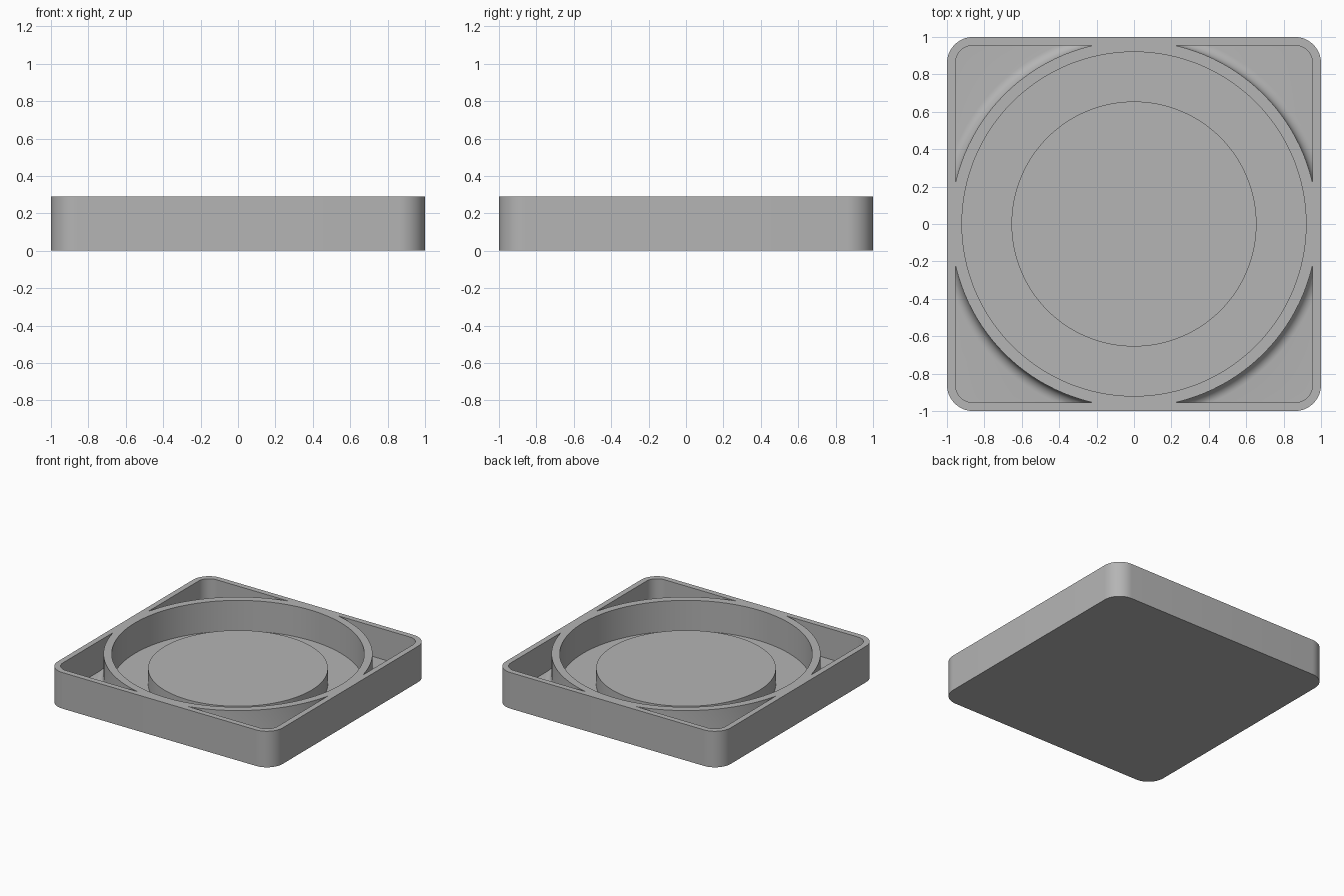
import bpy, bmesh, math

cube = bpy.data.objects.get("Cube")
if cube:
    bpy.data.objects.remove(cube, do_unlink=True)

HEIGHT, FLOOR, WALL = 0.29, 0.045, 0.045
RING_OUT, RING_IN = 0.98, 0.92
DISC_R, DISC_TOP = 0.655, 0.173
FILLET, ABOVE = 0.06, 0.4

grey = bpy.data.materials.new("plain grey")
grey.use_nodes = True
grey.diffuse_color = (0.46, 0.46, 0.46, 1)
grey.node_tree.nodes["Principled BSDF"].inputs["Base Color"].default_value = grey.diffuse_color


def finish(name, bm):
    bmesh.ops.recalc_face_normals(bm, faces=bm.faces)
    mesh = bpy.data.meshes.new(name)
    bm.to_mesh(mesh)
    bm.free()
    mesh.materials.append(grey)
    obj = bpy.data.objects.new(name, mesh)
    bpy.context.collection.objects.link(obj)
    return obj


def rounded_prism(name, half, radius, z0, z1, steps=12):
    bm = bmesh.new()
    ring = []
    for quarter in range(4):
        mid = math.radians(45 + 90 * quarter)
        cx = math.copysign(half - radius, math.cos(mid))
        cy = math.copysign(half - radius, math.sin(mid))
        for i in range(steps + 1):
            a = math.pi / 2 * (quarter + i / steps)
            ring.append(bm.verts.new((cx + radius * math.cos(a), cy + radius * math.sin(a), z0)))
    face = bm.faces.new(ring)
    top = bmesh.ops.extrude_face_region(bm, geom=[face])["geom"]
    bmesh.ops.translate(bm, vec=(0, 0, z1 - z0),
                        verts=[v for v in top if isinstance(v, bmesh.types.BMVert)])
    return finish(name, bm)


def lathe(name, profile, steps=128):
    bm = bmesh.new()
    verts = [bm.verts.new((r, 0, z)) for r, z in profile]
    edges = [bm.edges.new(pair) for pair in zip(verts, verts[1:])]
    bmesh.ops.spin(bm, geom=verts + edges, cent=(0, 0, 0), axis=(0, 0, 1),
                   angle=math.tau, steps=steps, use_merge=True)
    bmesh.ops.remove_doubles(bm, verts=bm.verts, dist=0.0001)
    return finish(name, bm)


def cut(target, cutter):
    mod = target.modifiers.new("cut", "BOOLEAN")
    mod.operation, mod.solver, mod.object = "DIFFERENCE", "EXACT", cutter
    bpy.ops.object.select_all(action="DESELECT")
    bpy.context.view_layer.objects.active = target
    target.select_set(True)
    bpy.ops.object.modifier_apply(modifier=mod.name)
    bpy.data.objects.remove(cutter, do_unlink=True)


# Solid rounded square block
tray = rounded_prism("tray", 1, 0.14, 0, HEIGHT)

# Corner pockets: inner square minus the round wall with its filleted foot
pockets = rounded_prism("pocket_cutter", 1 - WALL, 0.14 - WALL, FLOOR, ABOVE)
foot = []
for i in range(9):
    a = math.pi / 2 * i / 8
    foot.append((RING_OUT + FILLET * (1 - math.sin(a)), FLOOR + FILLET * (1 - math.cos(a))))
core = lathe("core_cutter", [(0, -0.1), (foot[0][0], -0.1)] + foot
             + [(RING_OUT, ABOVE + 0.1), (0, ABOVE + 0.1)])
cut(pockets, core)
cut(tray, pockets)

# Round well with the raised centre disc
well = lathe("well_cutter", [(0, ABOVE), (0, DISC_TOP), (DISC_R, DISC_TOP), (DISC_R, FLOOR),
                             (RING_IN, FLOOR), (RING_IN, ABOVE), (0, ABOVE)])
cut(tray, well)

bpy.ops.object.shade_smooth_by_angle(angle=math.radians(30))
